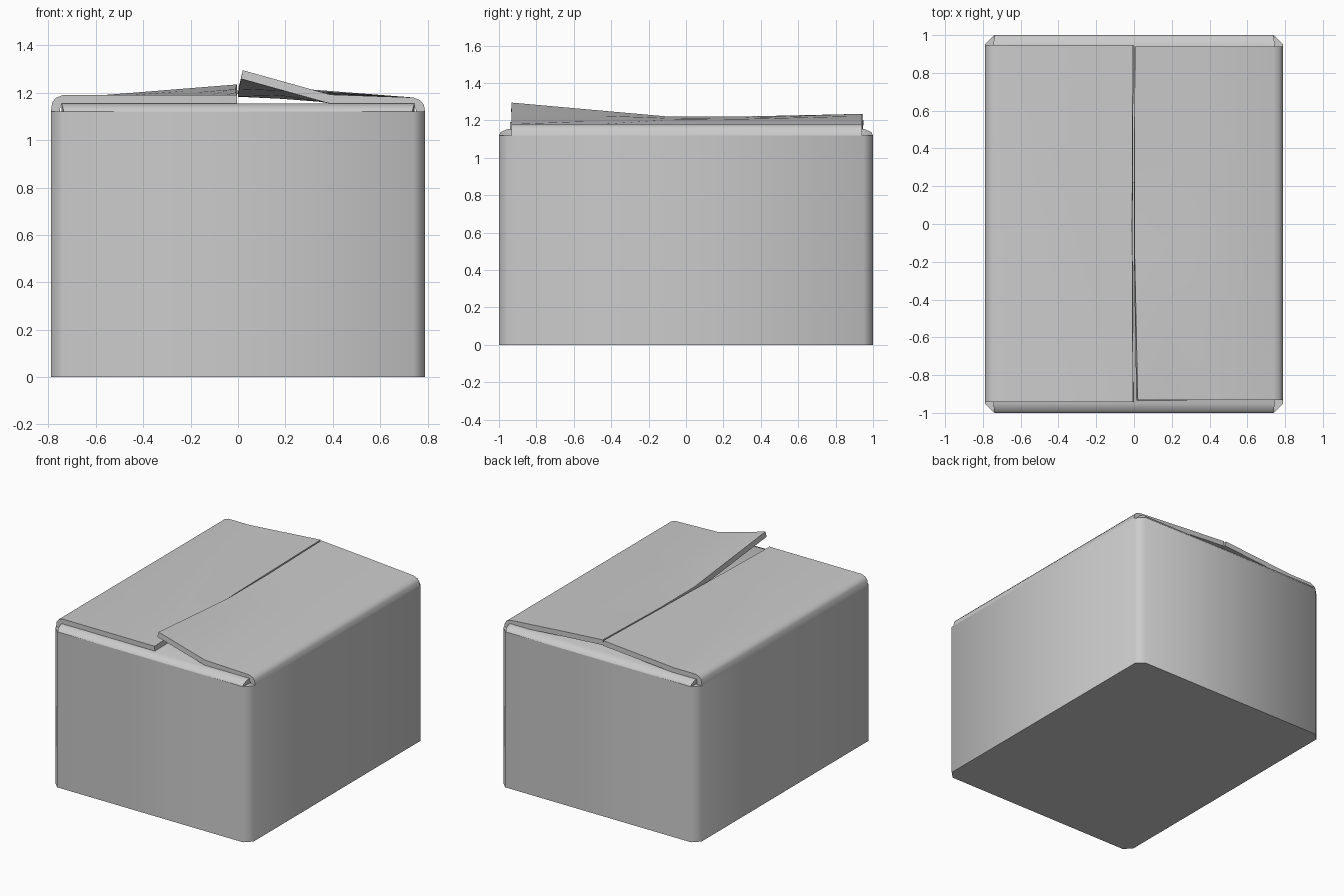
import bpy, bmesh, math

if "Cube" in bpy.data.objects:
    bpy.data.objects.remove(bpy.data.objects["Cube"])

W, D, H, C = 0.79, 1.0, 1.12, 0.05   # half width, half depth, wall height, corner cut


def finish(name, bm, thickness):
    mesh = bpy.data.meshes.new(name)
    bm.to_mesh(mesh)
    bm.free()
    ob = bpy.data.objects.new(name, mesh)
    bpy.context.collection.objects.link(ob)
    bpy.ops.object.select_all(action='DESELECT')
    ob.select_set(True)
    bpy.context.view_layer.objects.active = ob
    mod = ob.modifiers.new("card", 'SOLIDIFY')
    mod.thickness = thickness
    mod.offset = -1
    mod.use_even_offset = True
    bpy.ops.object.modifier_apply(modifier=mod.name)
    bpy.ops.object.shade_smooth_by_angle(angle=math.radians(50))
    return ob


def sheet(name, rows, thickness=0.037):
    """Card flap lofted through rows of top-surface points, thickened downward."""
    bm = bmesh.new()
    grid = [[bm.verts.new(p) for p in row] for row in rows]
    for a, b in zip(grid, grid[1:]):
        for i in range(len(a) - 1):
            bm.faces.new((a[i], a[i + 1], b[i + 1], b[i]))
    bm.normal_update()
    if sum(f.normal.z for f in bm.faces) < 0:
        bmesh.ops.reverse_faces(bm, faces=bm.faces[:])
    return finish(name, bm, thickness)


# box body: cut-corner tray with an open top
bm = bmesh.new()
outline = [(W, -D + C), (W, D - C), (W - C, D), (-W + C, D),
           (-W, D - C), (-W, -D + C), (-W + C, -D), (W - C, -D)]
low = [bm.verts.new((x, y, 0)) for x, y in outline]
top = [bm.verts.new((x, y, H)) for x, y in outline]
bm.faces.new(low[::-1])
for i in range(8):
    j = (i + 1) % 8
    bm.faces.new((low[i], low[j], top[j], top[i]))
finish("box_body", bm, 0.045)

# short flaps folded in at the front and back
for name, s in (("front_flap", -1), ("back_flap", 1)):
    bend = [(1.0, 1.12, 0.735), (0.99, 1.138, 0.74), (0.95, 1.155, 0.745), (0.22, 1.153, 0.745)]
    sheet(name, [[(x, s * y, z) for y, z, x in
                  [(y, z, side * hx) for y, z, hx in bend]] for side in (-1, 1)])


def long_flap(name, s, flat, stations):
    """Side flap: y, crease x, crease z, free edge x, free edge z per station."""
    rows = []
    for y, cx, cz, ex, ez in stations:
        prof = [(W, H), (0.784, flat - 0.03), (0.77, flat - 0.012), (0.74, flat),
                (cx, cz), ((cx + ex) / 2, (cz + ez) / 2), (ex, ez)]
        rows.append([(s * x, y, z) for x, z in prof])
    sheet(name, rows)


# long flaps: left one lifts at the back, right one curls up at the front
long_flap("left_flap", -1, 1.19, [
    (-0.942, 0.10, 1.19, 0.005, 1.19), (-0.45, 0.2, 1.19, 0.008, 1.202),
    (0.0, 0.32, 1.19, 0.01, 1.215), (0.45, 0.45, 1.19, 0.008, 1.224),
    (0.947, 0.57, 1.19, 0.005, 1.235)])
long_flap("right_flap", 1, 1.18, [
    (-0.932, 0.39, 1.192, 0.02, 1.295), (-0.45, 0.36, 1.198, 0.01, 1.252),
    (-0.1, 0.35, 1.203, 0.002, 1.221), (0.3, 0.34, 1.207, 0.002, 1.22),
    (0.94, 0.33, 1.212, 0.005, 1.235)])
